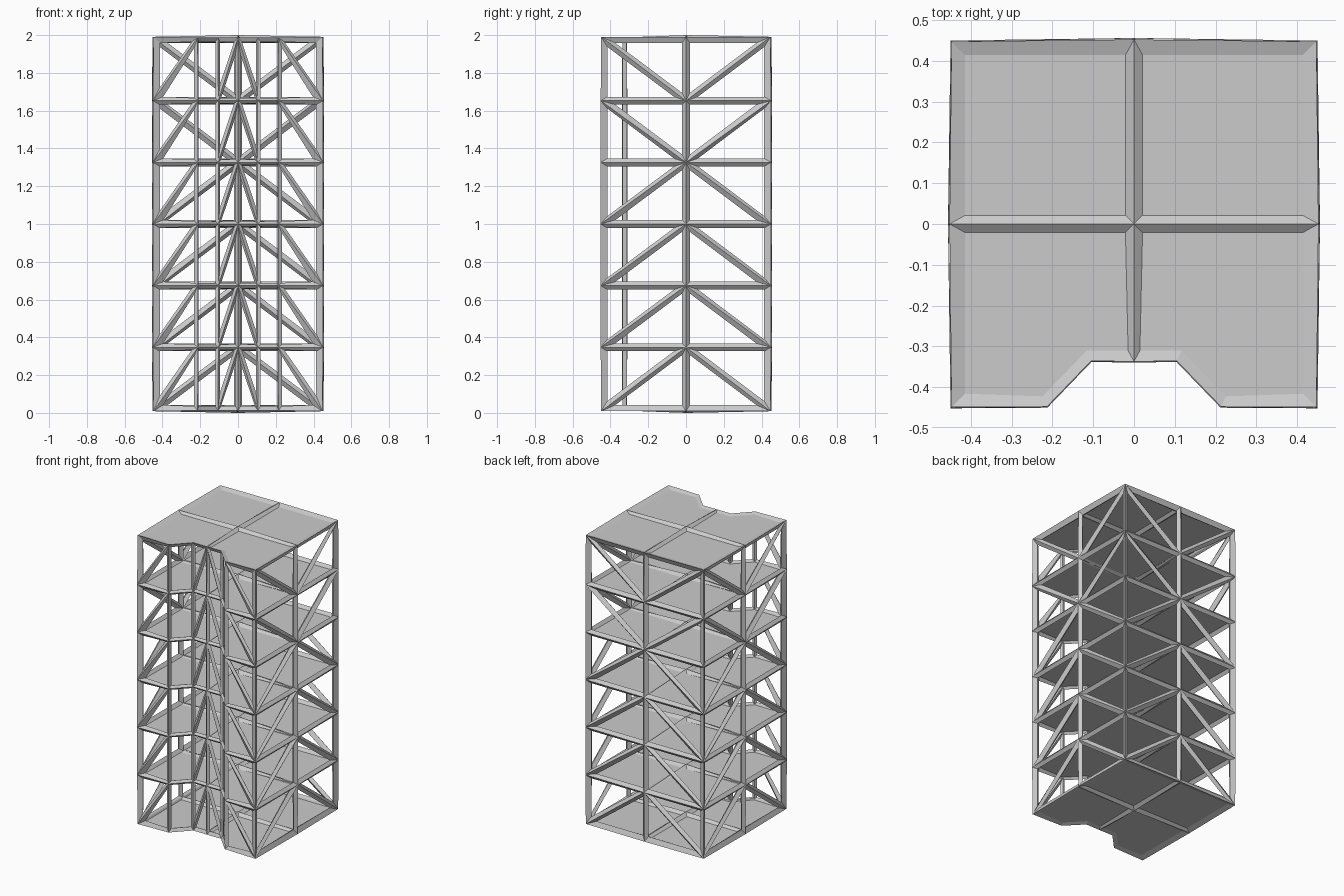
import bpy
from mathutils import Vector

if "Cube" in bpy.data.objects:
    bpy.data.objects.remove(bpy.data.objects["Cube"])

# Plan outline (counter-clockwise), odd entries are the brace apexes; index 12 is the centre
half = [(0.218, -0.437), (0.11, -0.325)]
PLAN = [(-0.435, -0.437)] + [(-x, y) for x, y in half] + [(0, -0.325)] + half[::-1] + [
    (0.435, -0.437), (0.435, 0), (0.435, 0.435), (0, 0.435), (-0.435, 0.435), (-0.435, 0)]
RIM, CENTRE, STOREYS = len(PLAN), len(PLAN), 6
Z0, Z1 = 0.021, 1.979


def pos(node):
    i, k = node
    x, y = (0, 0) if i == CENTRE else PLAN[i]
    return Vector((x, y, Z0 + (Z1 - Z0) * k / STOREYS))


def size(node):
    # beams are thinner around the recessed entrance
    return 0.0145 if 1 <= node[0] <= 5 else 0.021


def normal(node):
    i, k = node
    up = -1 if k == 0 else 1 if k == STOREYS else 0
    if i == CENTRE:
        return Vector((0, 0, up or 1))
    a, b, c = (Vector(PLAN[j % RIM]) for j in (i - 1, i, i + 1))
    d = (b - a).normalized() + (c - b).normalized()
    out = Vector((d.y, -d.x, 0)).normalized()
    return (out + Vector((0, 0, 0.7 * up))).normalized()


def inset(face):
    # mitred inset of a flat polygon
    p = [pos(n) for n in face]
    m = len(p)
    nrm = Vector()
    for i in range(m):
        nrm += p[i].cross(p[(i + 1) % m])
    nrm.normalize()
    result = []
    for i in range(m):
        a = nrm.cross((p[i] - p[i - 1]).normalized())
        b = nrm.cross((p[(i + 1) % m] - p[i]).normalized())
        result.append(p[i] + (a + b) / (1 + a.dot(b)) * size(face[i]))
    return result


def make(name, verts, faces):
    me = bpy.data.meshes.new(name)
    me.from_pydata([tuple(v) for v in verts], [], faces)
    me.update()
    ob = bpy.data.objects.new(name, me)
    bpy.context.collection.objects.link(ob)
    return ob


# Floor plates, four panels on each level
floors = []
for k in range(STOREYS + 1):
    for ids in ([0, 1, 2, 3, 12, 11], [3, 4, 5, 6, 7, 12], [12, 7, 8, 9], [11, 12, 9, 10]):
        floors.append([(i, k) for i in (ids[::-1] if k == 0 else ids)])

# Wall bays, split by a diagonal brace except on the slanted entrance sides
walls = []
for k in range(STOREYS):
    for i in range(RIM):
        j = (i + 1) % RIM
        A, B, C, D = (i, k), (j, k), (j, k + 1), (i, k + 1)
        if i in (1, 4):
            walls.append([A, B, C, D])
            continue
        flip = k >= 4 and i >= 6
        if (j % 2 == 1) != flip:
            walls += [[A, B, C], [A, C, D]]
        else:
            walls += [[A, B, D], [B, C, D]]

# Frame: tapered beams along every panel edge
verts, faces, index = [], [], {}


def node_vert(node, side):
    if (node, side) not in index:
        index[node, side] = len(verts)
        verts.append(pos(node) + normal(node) * size(node) * side)
    return index[node, side]


for face in walls + floors:
    start, m = len(verts), len(face)
    verts += inset(face)
    for i in range(m):
        j = (i + 1) % m
        a, b = face[i], face[j]
        faces.append((node_vert(a, 1), node_vert(b, 1), start + j, start + i))
        faces.append((node_vert(a, -1), start + i, start + j, node_vert(b, -1)))
make("building_frame", verts, faces)

# Floor panels between the beams
verts, faces = [], []
for face in floors:
    start = len(verts)
    verts += inset(face)
    faces.append(tuple(range(start, len(verts))))
make("floor_panels", verts, faces)
